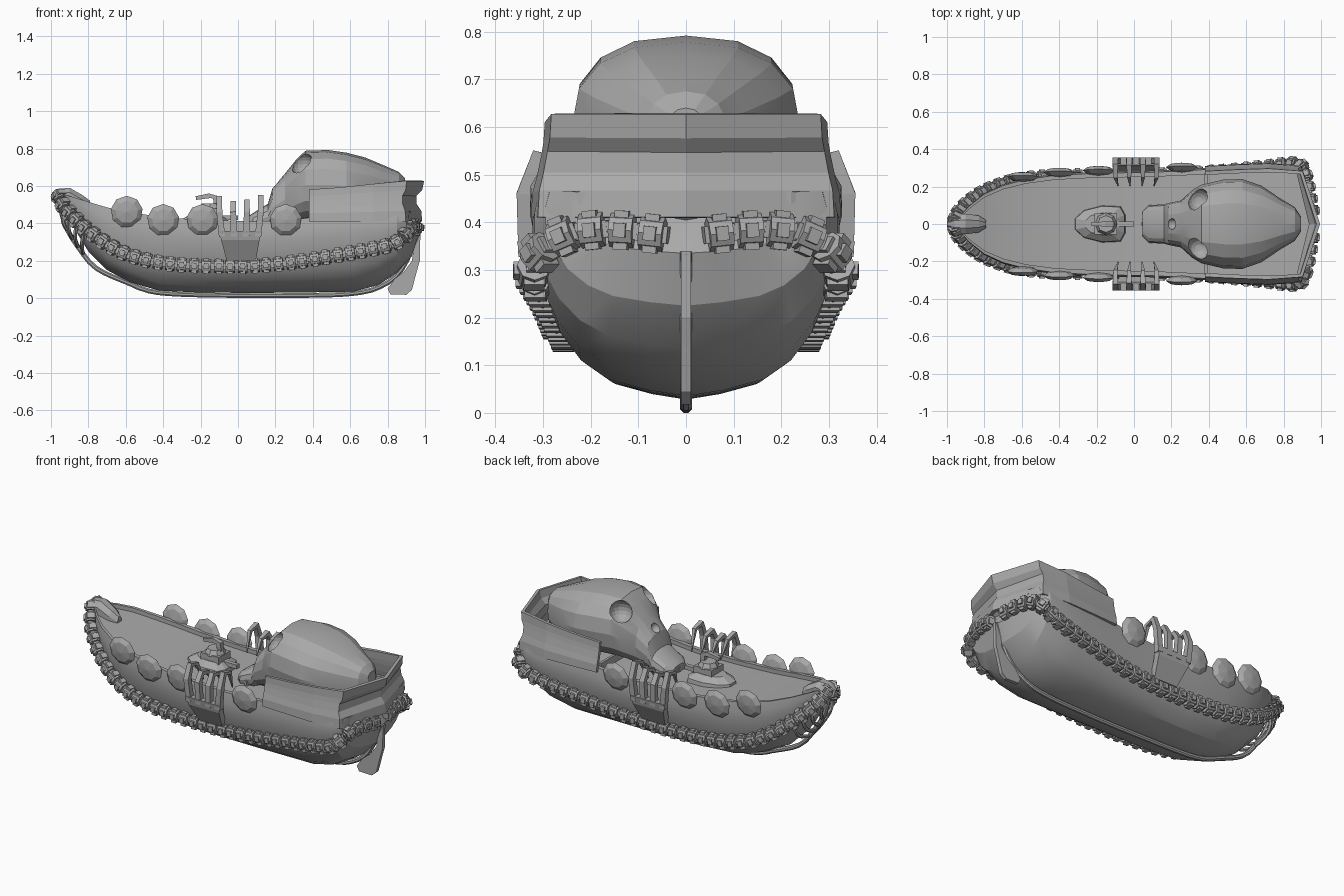
import bpy, bmesh, math
from mathutils import Vector, Matrix

if "Cube" in bpy.data.objects:
    bpy.data.objects.remove(bpy.data.objects["Cube"])

mat = bpy.data.materials.new("bone_grey")
mat.diffuse_color = (0.4, 0.4, 0.4, 1)
mat.use_nodes = True
mat.node_tree.nodes["Principled BSDF"].inputs["Base Color"].default_value = mat.diffuse_color
Z = Vector((0, 0, 1))


def finish(bm, name, smooth=None):
    bmesh.ops.recalc_face_normals(bm, faces=bm.faces[:])
    me = bpy.data.meshes.new(name)
    bm.to_mesh(me)
    bm.free()
    me.materials.append(mat)
    ob = bpy.data.objects.new(name, me)
    bpy.context.collection.objects.link(ob)
    bpy.ops.object.select_all(action='DESELECT')
    ob.select_set(True)
    bpy.context.view_layer.objects.active = ob
    if smooth:
        bpy.ops.object.shade_smooth_by_angle(angle=math.radians(smooth))
    return ob


def apply_mod(ob, kind, **kw):
    m = ob.modifiers.new(kind, kind)
    for k, v in kw.items():
        setattr(m, k, v)
    bpy.context.view_layer.objects.active = ob
    bpy.ops.object.modifier_apply(modifier=m.name)


def loft(bm, rings, closed=True, caps=True):
    vs = [[bm.verts.new(p) for p in r] for r in rings]
    n = len(vs[0])
    for a, b in zip(vs, vs[1:]):
        for i in range(n if closed else n - 1):
            j = (i + 1) % n
            bm.faces.new((a[i], a[j], b[j], b[i]))
    if caps:
        for r in (vs[0], vs[-1]):
            c = bm.verts.new(sum((v.co for v in r), Vector()) / n)
            for i in range(n):
                bm.faces.new((r[i], r[(i + 1) % n], c))


def smooth_path(pts, step):
    """Catmull-Rom curve resampled at an even step."""
    p = [Vector(q) for q in pts]
    p = [2 * p[0] - p[1]] + p + [2 * p[-1] - p[-2]]
    dense = []
    for i in range(1, len(p) - 2):
        a, b, c, d = p[i - 1:i + 3]
        for k in range(30):
            t = k / 30
            dense.append(0.5 * (2 * b + (c - a) * t + (2 * a - 5 * b + 4 * c - d) * t * t
                                + (3 * b - a - 3 * c + d) * t ** 3))
    out, acc = [dense[0]], 0
    for a, b in zip(dense, dense[1:]):
        acc += (b - a).length
        if acc >= step:
            out.append(b)
            acc -= step
    return out


def tube(bm, pts, radii, sides=6, side_dir=Vector((0, 1, 0))):
    pts = [Vector(p) for p in pts]
    rings = []
    for i, p in enumerate(pts):
        t = (pts[min(i + 1, len(pts) - 1)] - pts[max(i - 1, 0)]).normalized()
        u = (side_dir - t * side_dir.dot(t)).normalized()
        w = t.cross(u)
        ang = [2 * math.pi * (k + .5) / sides for k in range(sides)]
        rings.append([p + (u * math.cos(a) + w * math.sin(a)) * radii[i] for a in ang])
    loft(bm, rings)


def box(bm, size, mtx):
    bmesh.ops.create_cube(bm, size=1, matrix=mtx @ Matrix.Diagonal((*size, 1)))


def at(x, y, z):
    return Matrix.Translation((x, y, z))


# hull with recessed deck: x, half width, keel z, rail z, point of the stern
stations = [(-.95, .02, .50, .56, 0), (-.88, .10, .38, .54, 0), (-.8, .165, .25, .515, 0),
            (-.7, .212, .15, .485, 0), (-.58, .245, .085, .46, 0), (-.42, .268, .04, .435, 0),
            (-.2, .28, .03, .418, 0), (.1, .285, .028, .41, 0), (.3, .295, .03, .42, 0),
            (.45, .305, .032, .44, 0), (.62, .315, .035, .455, 0), (.75, .322, .07, .46, 0),
            (.85, .318, .135, .465, 0), (.9, .295, .225, .465, .03), (.915, .25, .335, .465, .05)]
shape = [(0, 0), (.25, .03), (.52, .085), (.7, .18), (.84, .32), (.94, .5), (1, .72),
         (1, .86), (.97, 1)]
rings = []
for x, w, zk, zt, s in stations:
    half = [(f * w, zk + h * (zt - zk)) for f, h in shape]
    inner = max(.92 * w - .01, .004)
    half += [(inner, zt), (inner, zt - .025), (0, zt - .025)]
    full = half + [(-y, z) for y, z in half[-2:0:-1]]
    rings.append([(x + s * (1 - abs(y) / w), y, z) for y, z in full])
bm = bmesh.new()
loft(bm, rings)
finish(bm, "hull", 20)

# stern castle wall, pointed transom with a waisted outline
bm = bmesh.new()
cols = [(.38, .293, .58), (.55, .302, .592), (.72, .308, .61), (.89, .296, .628), (.975, 0, .628)]
cols += [(x, -y, z) for x, y, z in cols[-2::-1]]
rings = []
for x, y, zt in cols:
    back = max(0, (x - .8) / .175)
    rows = [(0, 1.025, 0), (.25, 1.015, -.005), (.42, .985, -.03), (.64, .955, -.03),
            (.78, .94, 0), (1, .93, .01)]
    rings.append([(x + dx * back, y * k, .41 + f * (zt - .41)) for f, k, dx in rows])
loft(bm, rings, closed=False, caps=False)
wall = finish(bm, "stern_castle_wall")
apply_mod(wall, 'SOLIDIFY', thickness=.02, offset=0)

# bulkhead in front of the stern castle
bm = bmesh.new()
box(bm, (.015, .54, .10), at(.385, 0, .40))
finish(bm, "stern_bulkhead")

# keel running from the stem round to the sternpost
keel_line = [(-.955, 0, .5), (-.92, 0, .38), (-.85, 0, .265), (-.76, 0, .16), (-.6, 0, .085),
             (-.42, 0, .027), (0, 0, .0125), (.35, 0, .013), (.6, 0, .022), (.75, 0, .055),
             (.87, 0, .145), (.97, 0, .35)]
bm = bmesh.new()
kp = smooth_path(keel_line, .05)
tube(bm, kp, [.014] * len(kp), 8)
keel = finish(bm, "keel", 40)
low = min(v.co.z for v in keel.data.vertices)
for v in keel.data.vertices:
    v.co.z -= low

# rudder
bm = bmesh.new()
blade = [(.975, .34), (.945, .31), (.93, .2), (.89, .145), (.835, .10), (.8, .05), (.815, .02),
         (.90, .018), (.93, .045), (.955, .14), (.972, .2)]
loft(bm, [[(x, y, z) for x, z in blade] for y in (-.011, .011)], caps=False)
for y in (-.011, .011):
    bm.faces.new([bm.verts.new((x, y, z)) for x, z in blade])
bmesh.ops.remove_doubles(bm, verts=bm.verts[:], dist=1e-5)
finish(bm, "rudder")

# vertebra chain along both sides
chain_line = [(-.955, .025, .545), (-.935, .065, .495), (-.88, .12, .435), (-.805, .17, .365),
              (-.7, .213, .29), (-.6, .237, .237), (-.45, .252, .195), (-.25, .257, .175),
              (0, .258, .17), (.25, .265, .187), (.5, .282, .225), (.7, .303, .26),
              (.82, .318, .287), (.885, .315, .325), (.915, .26, .37), (.935, .17, .385),
              (.955, .055, .375)]
chain = smooth_path(chain_line, .0645)
for side, sgn in (("left", 1), ("right", -1)):
    bm = bmesh.new()
    mir = Matrix.Diagonal((1, sgn, 1, 1))
    for i, p in enumerate(chain):
        t = (chain[min(i + 1, len(chain) - 1)] - chain[max(i - 1, 0)]).normalized()
        n = Z.cross(t).normalized()
        u = t.cross(n)
        m = mir @ at(*p) @ Matrix((t, n, u)).transposed().to_4x4()
        bmesh.ops.create_cone(bm, cap_ends=True, segments=8, radius1=.036, radius2=.036, depth=.05,
                              matrix=m @ Matrix.Rotation(math.pi / 2, 4, 'Y'))
        box(bm, (.068, .034, .036), m)
        box(bm, (.03, .044, .082), m)
        box(bm, (.026, .016, .03), m @ at(0, .034, 0))
    finish(bm, side + "_vertebra_chain")

# ribs wrapping the bow, from chain to keel
bm = bmesh.new()
for sgn in (1, -1):
    for k in range(4):
        a = chain[1 + k]
        q = kp[3 + k]
        mid = (a + q) / 2 + Vector((-.012, a.y * .25, -.02))
        pts = smooth_path([(v.x, v.y * sgn, v.z) for v in (a, mid, q)], .03)
        tube(bm, pts, [.011] * len(pts), 6, Vector((.3, 0, 1)))
finish(bm, "bow_ribs", 40)

# bow head ornament
bm = bmesh.new()
prof = [(-1.0, .018, .52, .555), (-.96, .045, .50, .585), (-.9, .055, .50, .59), (-.83, .045, .49, .55),
        (-.79, .02, .48, .52)]
loft(bm, [[(x, -w, a), (x, w, a), (x, w, b - .025), (x, w * .4, b), (x, -w * .4, b), (x, -w, b - .025)]
          for x, w, a, b in prof])
finish(bm, "bow_head")

# round shields along the rails
bm = bmesh.new()
for x, y, z in ((-.595, .252, .462), (-.4, .275, .418), (-.19, .285, .418), (.255, .302, .418)):
    for sgn in (1, -1):
        m = at(x, y * sgn, z) @ Matrix.Rotation(-.1 * sgn, 4, 'X') @ Matrix.Diagonal((1, .3, 1, 1))
        bmesh.ops.create_uvsphere(bm, u_segments=9, v_segments=4, radius=.086,
                                  matrix=m @ Matrix.Rotation(math.pi / 2, 4, 'X'))
finish(bm, "shields")

# claws gripping the rails: palm plate plus four curled fingers
for side, s in (("left", 1), ("right", -1)):
    bm = bmesh.new()
    loft(bm, [[(x0, s * (y - .04), z), (x1, s * (y - .04), z), (x1, s * y, z), (x0, s * y, z)]
              for x0, x1, y, z in ((-.06, .095, .285, .2), (-.09, .115, .345, .31), (-.1, .125, .355, .36))])
    for k in range(4):
        x = -.085 + .064 * k
        d = (x - .012) * .15
        tip = (.03, 0, .01, .035)[k]
        pts = [(x, s * .335, .33), (x + d, s * .34, .46), (x + d, s * .312, .505 + tip),
               (x + d, s * .255, .49 + tip), (x, s * .205, .41)]
        tube(bm, pts, [.024, .022, .02, .015, .003], 4, Vector((1, 0, 0)))
    finish(bm, side + "_claw")

# deck winch: tapered base, block, cap and bent arm
bm = bmesh.new()
foot = [(-.32, .03), (-.27, .075), (-.17, .1), (-.07, .095), (-.045, .05)]
foot += [(x, -y) for x, y in foot[::-1]]
loft(bm, [[(-.17 + (x + .17) * k, y * k, z) for x, y in foot] for k, z in ((1, .38), (.95, .415), (.6, .445))])
box(bm, (.12, .11, .05), at(-.15, 0, .455))
bmesh.ops.create_cone(bm, cap_ends=True, segments=8, radius1=.062, radius2=.045, depth=.03,
                      matrix=at(-.15, 0, .49))
box(bm, (.12, .025, .025), at(-.06, 0, .43))
tube(bm, [(-.115, 0, .46), (-.12, 0, .54), (-.155, 0, .547), (-.225, 0, .535)], [.02, .02, .018, .014], 4)
finish(bm, "deck_winch")

# giant elongated skull: x, half width, top, bottom
skull_rows = [(.045, .065, .43, .36), (.08, .10, .455, .36), (.16, .105, .505, .365), (.185, .112, .59, .38),
              (.25, .125, .665, .39), (.31, .18, .74, .41), (.36, .21, .788, .42), (.48, .238, .792, .42),
              (.58, .24, .778, .42), (.68, .205, .752, .42), (.78, .138, .71, .43), (.86, .09, .675, .46),
              (.893, .04, .64, .52)]
bm = bmesh.new()
rings = []
for x, w, zt, zb in skull_rows:
    zc, r, e = (zt + zb) / 2, (zt - zb) / 2, .82
    ring = []
    for k in range(16):
        a = 2 * math.pi * k / 16
        c, sn = math.cos(a), math.sin(a)
        ring.append((x, w * math.copysign(abs(c) ** e, c), zc + r * math.copysign(abs(sn) ** e, sn)))
    rings.append(ring)
loft(bm, rings)
skull = finish(bm, "skull")
for pos, rad in (((.345, .128, .715), .064), ((.345, -.128, .715), .064), ((.2, 0, .61), .03)):
    bm = bmesh.new()
    bmesh.ops.create_uvsphere(bm, u_segments=16, v_segments=10, radius=rad, matrix=at(*pos))
    cutter = finish(bm, "socket_cutter")
    cutter.hide_render = True
    apply_mod(skull, 'BOOLEAN', operation='DIFFERENCE', object=cutter, solver='EXACT')
    bpy.data.objects.remove(cutter)
bpy.ops.object.select_all(action='DESELECT')
skull.select_set(True)
bpy.context.view_layer.objects.active = skull
bpy.ops.object.shade_smooth_by_angle(angle=math.radians(15))

# upper teeth
bm = bmesh.new()
for k in range(-4, 5):
    a = k * .33
    box(bm, (.018, .02, .03), at(.15 - .1 * math.cos(a), .098 * math.sin(a), .40) @ Matrix.Rotation(-a, 4, 'Z'))
finish(bm, "teeth")
